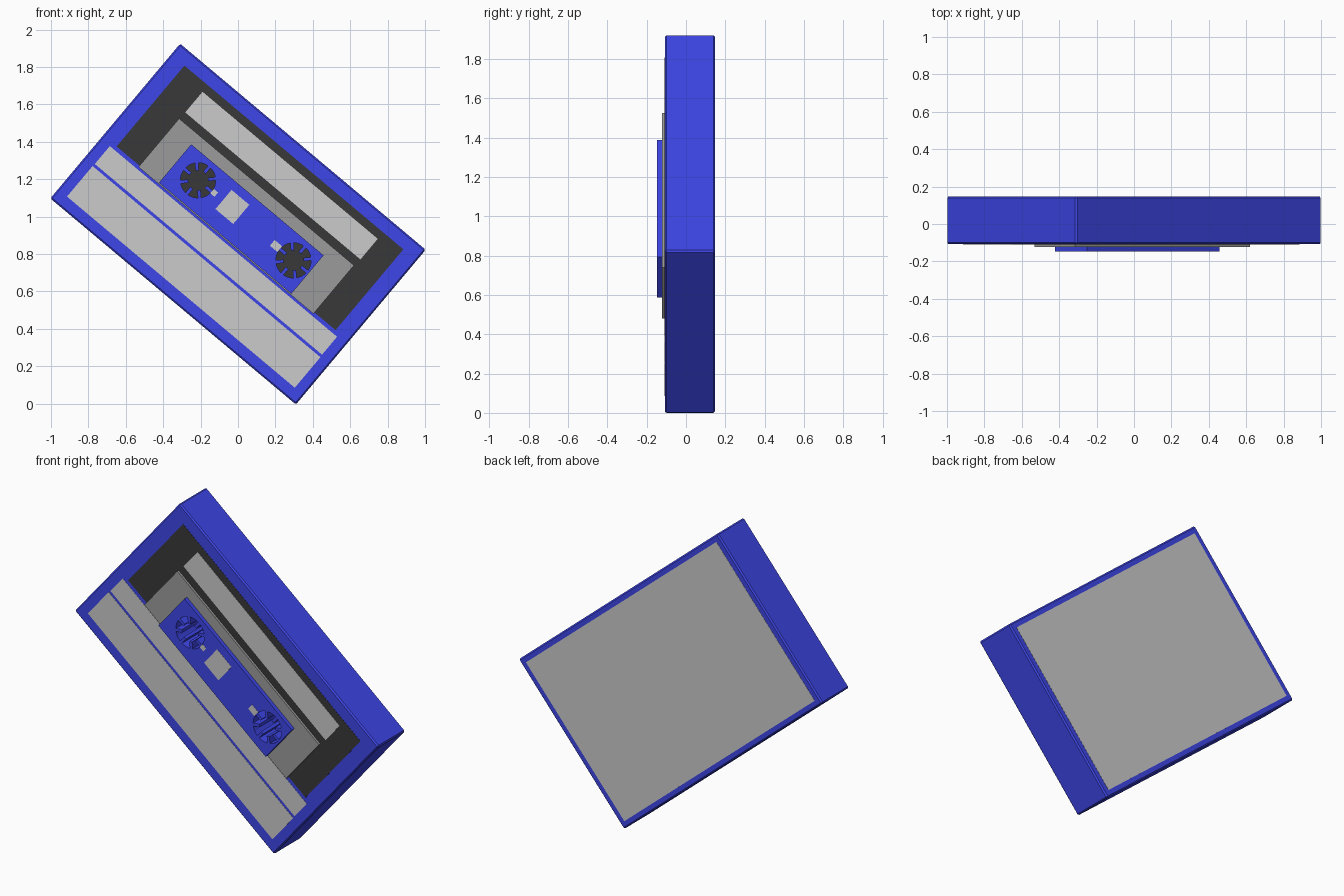
import bpy, bmesh, math
from mathutils import Matrix

if "Cube" in bpy.data.objects:
    bpy.data.objects.remove(bpy.data.objects["Cube"])

# The cassette is laid out upright (x across, z up), then tilted 40 degrees
TILT = Matrix.Translation((0, 0, 0.96)) @ Matrix.Rotation(math.radians(40), 4, 'Y')
FRONT, BACK = -0.108, 0.147          # main shell faces
PLATE, WINDOW = -0.123, -0.147       # raised layers
FLOOR = 0.10                         # depth of the reel wells
HUBS = {"left": -0.314, "right": 0.352}
HUB_Z, HUB_R = 0.042, 0.097


def material(name, rgb):
    m = bpy.data.materials.new(name)
    m.diffuse_color = (*rgb, 1)
    m.use_nodes = True
    m.node_tree.nodes["Principled BSDF"].inputs["Base Color"].default_value = m.diffuse_color
    return m


BLUE = material("blue_plastic", (0.048, 0.061, 0.80))
DARK = material("dark_label", (0.04, 0.04, 0.04))
MID = material("mid_grey", (0.33, 0.33, 0.33))


def finish(name, bm, mat=None):
    bmesh.ops.recalc_face_normals(bm, faces=bm.faces)
    me = bpy.data.meshes.new(name)
    bm.to_mesh(me)
    bm.free()
    ob = bpy.data.objects.new(name, me)
    bpy.context.collection.objects.link(ob)
    ob.matrix_world = TILT
    if mat:
        me.materials.append(mat)
    return ob


def add_box(bm, x0, x1, y0, y1, z0, z1, spin=Matrix()):
    m = Matrix.Translation(((x0 + x1) / 2, (y0 + y1) / 2, (z0 + z1) / 2))
    m = spin @ m @ Matrix.Diagonal((x1 - x0, y1 - y0, z1 - z0, 1))
    bmesh.ops.create_cube(bm, size=1, matrix=m)


def box(name, x0, x1, y0, y1, z0, z1, mat=None):
    bm = bmesh.new()
    add_box(bm, x0, x1, y0, y1, z0, z1)
    return finish(name, bm, mat)


def disc(name, x, y0, y1, r, mat=None):
    bm = bmesh.new()
    m = Matrix.Translation((x, (y0 + y1) / 2, HUB_Z)) @ Matrix.Rotation(math.pi / 2, 4, 'X')
    bmesh.ops.create_cone(bm, cap_ends=True, segments=32, radius1=r, radius2=r,
                          depth=y1 - y0, matrix=m)
    return finish(name, bm, mat)


# Shell with slightly chamfered edges
shell = box("shell", -0.857, 0.857, FRONT, BACK, -0.54, 0.54, BLUE)
bev = shell.modifiers.new("edge_chamfer", 'BEVEL')
bev.width, bev.segments = 0.008, 1

# Nearly flush labels on the front and back
F0, F1 = FRONT - 0.001, FRONT + 0.002
dark = box("dark_label", -0.764, 0.764, F0, F1, -0.099, 0.465, DARK)
box("title_strip", -0.600, 0.623, F0 - 0.001, F1, 0.276, 0.420)
box("narrow_strip", -0.793, 0.793, F0, F1, -0.246, -0.121)
box("wide_strip", -0.795, 0.795, F0, F1, -0.475, -0.262)
box("back_label", -0.82, 0.82, BACK - 0.002, BACK + 0.001, -0.505, 0.505)

# Raised plate and the tape window on top of it
plate = box("raised_plate", -0.604, 0.617, PLATE, FRONT + 0.004, -0.108, 0.230, MID)
window = box("window_block", -0.466, 0.458, WINDOW, FRONT + 0.006, -0.102, 0.166, BLUE)

# Small pale marks on the window
for name, x0, x1, z0, z1 in (("window_centre", -0.144, -0.020, -0.016, 0.118),
                             ("left_mark", -0.220, -0.190, 0.031, 0.061),
                             ("right_mark", 0.205, 0.257, 0.021, 0.061)):
    box(name, x0, x1, WINDOW - 0.001, WINDOW + 0.002, z0, z1)

# Reel wells: hole through every layer, lining with eight teeth, dark floor
for side, x in HUBS.items():
    cutter = disc(side + "_well_cutter", x, -0.2, FLOOR, HUB_R)
    cutter.hide_render = True
    cutter.hide_viewport = True
    for ob in (shell, dark, plate, window):
        cut = ob.modifiers.new(side + "_well", 'BOOLEAN')
        cut.operation, cut.object, cut.solver = 'DIFFERENCE', cutter, 'EXACT'
    disc(side + "_well_floor", x, FLOOR - 0.004, FLOOR - 0.001, HUB_R - 0.001, DARK)

    bm = bmesh.new()
    rings = []
    for r, y in ((HUB_R, WINDOW), (HUB_R, FLOOR), (HUB_R - 0.003, FLOOR), (HUB_R - 0.003, WINDOW)):
        rings.append([bm.verts.new((x + r * math.cos(a), y, HUB_Z + r * math.sin(a)))
                      for a in (math.tau * i / 32 for i in range(32))])
    for k in range(4):
        a, b = rings[k], rings[(k + 1) % 4]
        for i in range(32):
            j = (i + 1) % 32
            bm.faces.new((a[i], a[j], b[j], b[i]))
    for t in range(8):
        spin = Matrix.Translation((x, 0, HUB_Z)) @ Matrix.Rotation(math.tau * t / 8, 4, 'Y')
        add_box(bm, 0.053, HUB_R - 0.002, WINDOW, FLOOR, -0.009, 0.009, spin)
    finish(side + "_reel_teeth", bm, BLUE)
